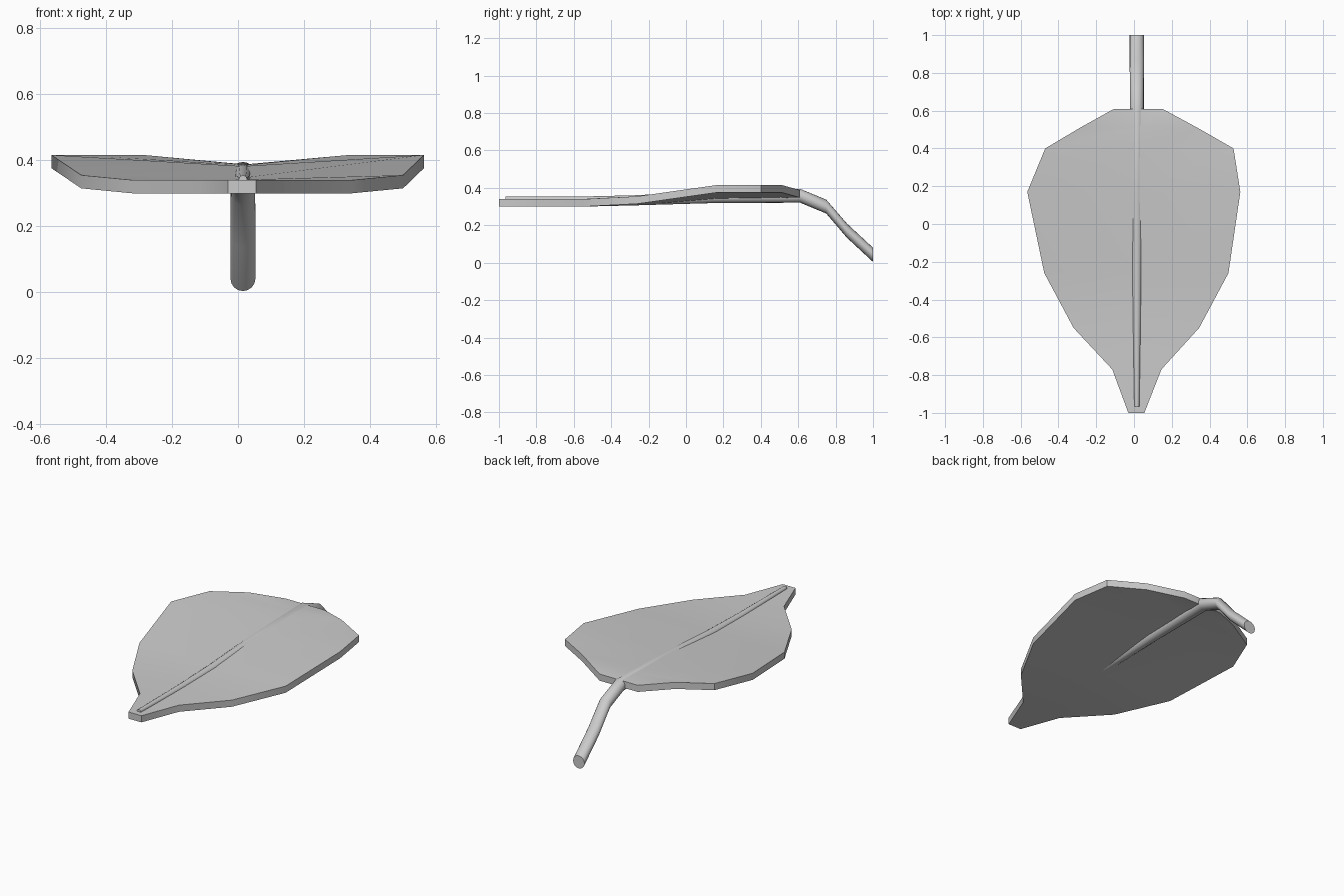
import bpy, bmesh, math

if "Cube" in bpy.data.objects:
    bpy.data.objects.remove(bpy.data.objects["Cube"])

THICK = 0.04
CX = 0.015


def finish(bm, name):
    bmesh.ops.recalc_face_normals(bm, faces=bm.faces)
    me = bpy.data.meshes.new(name)
    bm.to_mesh(me)
    bm.free()
    ob = bpy.data.objects.new(name, me)
    bpy.context.collection.objects.link(ob)
    bpy.ops.object.select_all(action='DESELECT')
    ob.select_set(True)
    bpy.context.view_layer.objects.active = ob
    bpy.ops.object.shade_smooth_by_angle(angle=math.radians(35))
    return ob


# Leaf blade: rows of (y, left x, right x, edge z, centre z) on the top surface
rows = [
    (-1.00, -0.03, 0.055, 0.34, 0.34),
    (-0.77, -0.115, 0.145, 0.34, 0.34),
    (-0.55, -0.32, 0.345, 0.34, 0.341),
    (-0.26, -0.475, 0.50, 0.355, 0.347),
    (0.17, -0.565, 0.563, 0.416, 0.382),
    (0.40, -0.47, 0.527, 0.416, 0.385),
    (0.51, -0.285, 0.335, 0.416, 0.387),
    (0.61, -0.105, 0.15, 0.388, 0.388),
]
bm = bmesh.new()
layers = []
for drop in (0, THICK):
    layers.append([[bm.verts.new((x, y, z - drop))
                    for x, z in ((l, ze), (CX, zc), (r, ze))]
                   for y, l, r, ze, zc in rows])
top, low = layers
for grid in layers:
    for a, b in zip(grid, grid[1:]):
        for i in range(2):
            bm.faces.new((a[i], a[i + 1], b[i + 1], b[i]))


# Rim wall joining the two surfaces
def rim(g):
    return ([r[0] for r in g] + [g[-1][1]] + [r[2] for r in reversed(g)]
            + [g[0][1]])


t, b = rim(top), rim(low)
for i in range(len(t)):
    j = (i + 1) % len(t)
    bm.faces.new((t[i], t[j], b[j], b[i]))
finish(bm, "leaf_blade")

# Stem and midrib: tapering tube of upright rings (y, z, radius)
path = [
    (1.00, 0.042, 0.038),
    (0.86, 0.172, 0.038),
    (0.75, 0.300, 0.037),
    (0.61, 0.358, 0.037),
    (0.15, 0.352, 0.033),
    (-0.26, 0.334, 0.027),
    (-0.55, 0.333, 0.021),
    (-0.965, 0.341, 0.013),
]
SIDES = 16
bm = bmesh.new()
rings = []
for y, z, r in path:
    rings.append([bm.verts.new((CX + r * math.cos(k * math.tau / SIDES), y,
                                z + r * math.sin(k * math.tau / SIDES)))
                  for k in range(SIDES)])
for a, b in zip(rings, rings[1:]):
    for k in range(SIDES):
        n = (k + 1) % SIDES
        bm.faces.new((a[k], a[n], b[n], b[k]))
bm.faces.new(rings[0])
bm.faces.new(rings[-1])
finish(bm, "stem")
